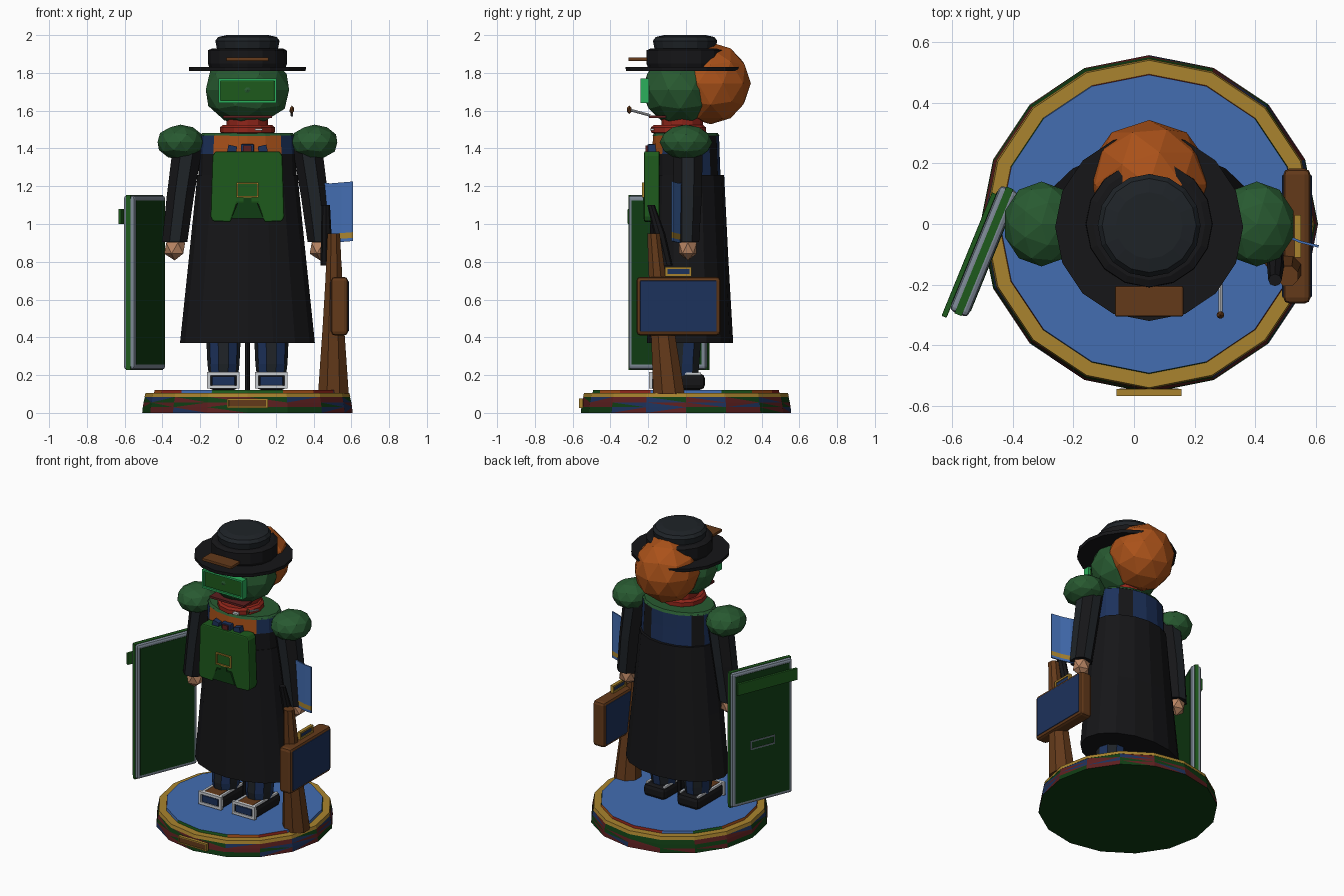
import bpy, bmesh, math, random
from mathutils import Vector, Matrix

if "Cube" in bpy.data.objects:
    bpy.data.objects.remove(bpy.data.objects["Cube"])
random.seed(4)
CX = 0.05  # figure axis


def mat(name, h):
    m = bpy.data.materials.new(name)
    lin = [(int(h[i:i + 2], 16) / 255) ** 2.2 for i in (0, 2, 4)]
    m.diffuse_color = (*lin, 1)
    m.use_nodes = True
    m.node_tree.nodes["Principled BSDF"].inputs["Base Color"].default_value = m.diffuse_color
    return m


BLACK, DARK = mat("black", "1c1c1e"), mat("charcoal", "24282c")
GREEN, MOSS = mat("green", "235a22"), mat("moss", "2c5a34")
DEEP, NEON = mat("deep_green", "173f1a"), mat("bright_green", "2fae5c")
NAVY, BLUE = mat("navy", "22355c"), mat("blue", "456db0")
ORANGE, RED = mat("orange", "a8521f"), mat("red", "8f2a20")
MAROON, GOLD = mat("maroon", "5c2424"), mat("gold", "a88332")
BROWN, GREY = mat("brown", "633c20"), mat("grey", "7c8794")
WHITE, SKIN = mat("white", "c9ccd0"), mat("skin", "b98564")


def finish(name, bm, mats, bevel=0):
    bmesh.ops.recalc_face_normals(bm, faces=bm.faces)
    me = bpy.data.meshes.new(name)
    bm.to_mesh(me)
    bm.free()
    for m in mats if isinstance(mats, list) else [mats]:
        me.materials.append(m)
    ob = bpy.data.objects.new(name, me)
    bpy.context.collection.objects.link(ob)
    if bevel:
        md = ob.modifiers.new("bevel", 'BEVEL')
        md.width, md.segments = bevel, 2
    return ob


def loft(name, rings, mats, n=16, phase=0.0, pick=None, split=False):
    """rings: (z, rx, ry, cx, cy); pick(level, side) gives a material index."""
    bm = bmesh.new()
    vs = []
    for z, rx, ry, cx, cy in rings:
        vs.append([bm.verts.new((cx + rx * math.cos(2 * math.pi * i / n + phase),
                                 cy + ry * math.sin(2 * math.pi * i / n + phase), z)) for i in range(n)])
    for k in range(len(vs) - 1):
        for i in range(n):
            j = (i + 1) % n
            f = bm.faces.new((vs[k][i], vs[k][j], vs[k + 1][j], vs[k + 1][i]))
            if pick:
                f.material_index = pick(k, i)
    bm.faces.new(vs[0][::-1])
    bm.faces.new(vs[-1])
    if split:  # triangular colour patches
        res = bmesh.ops.triangulate(bm, faces=[f for f in bm.faces if len(f.verts) == 4])
        for f in res["faces"]:
            f.material_index = random.choice((0, 0, 1, 1, 2))
    return finish(name, bm, mats)


def box(name, c, s, m, bevel=0, frame=Matrix()):
    bm = bmesh.new()
    bmesh.ops.create_cube(bm, size=1, matrix=frame @ Matrix.Translation(c) @ Matrix.Diagonal((*s, 1)))
    return finish(name, bm, m, bevel)


def ball(name, c, r, m, sub=2):
    bm = bmesh.new()
    bmesh.ops.create_icosphere(bm, subdivisions=sub, radius=1,
                               matrix=Matrix.Translation(c) @ Matrix.Diagonal((*r, 1)))
    return finish(name, bm, m)


def prism(name, pts, y0, y1, m, bevel=0):
    bm = bmesh.new()
    a, b = [[bm.verts.new((x, y, z)) for x, z in pts] for y in (y0, y1)]
    bm.faces.new(a)
    bm.faces.new(b[::-1])
    for i in range(len(a)):
        j = (i + 1) % len(a)
        bm.faces.new((a[i], b[i], b[j], a[j]))
    return finish(name, bm, m, bevel)


def border(name, c, w, h, t, d, m, axis='Y', frame=Matrix()):
    """Four bars round an opening in the plane facing the given axis."""
    for k, (u, v, su, sv) in enumerate(((0, (h - t) / 2, w, t), (0, -(h - t) / 2, w, t),
                                        ((w - t) / 2, 0, t, h - 2 * t), (-(w - t) / 2, 0, t, h - 2 * t))):
        o, s = ((u, 0, v), (su, d, sv)) if axis == 'Y' else ((0, u, v), (d, su, sv))
        box(f"{name}_bar_{k}", Vector(c) + Vector(o), s, m, 0, frame)


def rings(*rows, cx=CX, cy=0.0):
    return [(z, r, r, cx, cy) for z, r in rows]


# display base
loft("base_rim", rings((0, .557), (.03, .554), (.055, .55), (.085, .543)), [DEEP, MAROON, NAVY], split=True)
loft("base_gold_ring", rings((.083, .545), (.105, .54)), GOLD)
patch = [BLUE, RED, ORANGE, GREEN]
loft("base_top", rings((.10, .495), (.122, .492)), patch, pick=lambda k, i: (i * 3 + i // 4) % 4)
box("base_plaque", (CX, -.553, .052), (.20, .02, .04), BROWN, .004)
border("plaque_frame", (CX, -.556, .052), .215, .05, .008, .022, GOLD)
loft("stand_rod", rings((.11, .013), (.5, .013)), BLACK, n=8)

# legs and shoes
for s, side in ((-1, "left"), (1, "right")):
    x = CX + s * .127
    loft(f"{side}_leg", [(.18, .075, .085, x, -.02), (.26, .085, .095, x, -.02), (.6, .1, .1, x, 0)],
         [NAVY, DARK], n=10, pick=lambda k, i: i % 2)
    box(f"{side}_shoe", (x, -.045, .165), (.165, .29, .085), BLACK, .025)
    box(f"{side}_shoe_top", (x, -.09, .205), (.11, .17, .02), BROWN, .006)
    box(f"{side}_toe_patch", (x, -.19, .17), (.12, .012, .045), NAVY, .004)
    border(f"{side}_toe_trim", (x, -.187, .172), .172, .088, .018, .02, WHITE)
    for e in (-1, 1):
        box(f"{side}_shoe_stripe", (x + e * .065, -.05, .207), (.018, .26, .016), WHITE, .004)

# long coat, upper torso, collar
loft("coat", [(.37, .357, .228, CX, .022), (.8, .312, .21, CX, .015), (1.26, .265, .192, CX, .01)], BLACK)


def torso_colour(k, i):
    if i in (10, 11, 12, 13):
        return 2 if k else 1
    if i in (8, 9, 14, 15):
        return 0 if k else 1
    return 1 if i in (2, 6) else 0


loft("torso", [(1.2, .262, .18, CX, .005), (1.37, .255, .178, CX, 0), (1.47, .25, .175, CX, 0)],
     [NAVY, BLACK, ORANGE], pick=torso_colour)
loft("shoulder_yoke", [(1.465, .253, .178, CX, 0), (1.482, .24, .168, CX, 0)], MOSS)
loft("neck", rings((1.46, .11), (1.58, .11), cy=-.02), RED, n=12)
loft("scarf", rings((1.475, .125), (1.485, .145), (1.512, .145), (1.525, .13), cy=-.04), RED, n=12)
box("scarf_pin", (CX + .06, -.18, 1.5), (.04, .02, .012), WHITE)
for s in (-1, 1):
    prism("lapel_strip", [(CX + s * a, z) for a, z in ((.06, 1.37), (.11, 1.37), (.10, 1.42), (.055, 1.41))],
          -.20, -.16, NAVY)
box("chest_buckle", (CX, -.185, 1.4), (.07, .04, .045), NAVY, .006)
box("chest_badge", (CX, -.205, 1.4), (.045, .02, .03), MAROON)

# chest pouch with notch
half = [(.09, 1.01), (.185, 1.015), (.195, 1.04), (.185, 1.36), (.17, 1.385)]
prism("chest_pouch", [(CX + .055, 1.11), *[(CX + x, z) for x, z in half],
                      *[(CX - x, z) for x, z in half[::-1]], (CX - .055, 1.11)][::-1], -.222, -.14, GREEN, .008)
prism("pouch_notch", [(CX + x, z) for x, z in ((-.085, 1.03), (.085, 1.03), (.052, 1.11), (.022, 1.11),
                                               (.022, 1.14), (-.022, 1.14), (-.022, 1.11), (-.052, 1.11))],
      -.227, -.16, DEEP)
border("pouch_clasp", (CX, -.225, 1.18), .115, .08, .008, .014, GOLD)

# arms
for s, side in ((-1, "left"), (1, "right")):
    loft(f"{side}_sleeve", [(.905, .072, .07, CX + s * .385, .005), (1.15, .078, .08, CX + s * .355, .01),
                            (1.42, .085, .085, CX + s * .315, .01)], [BLACK, DARK], n=8, phase=math.pi / 8,
         pick=lambda k, i: i % 2)
    ball(f"{side}_hand", (CX + s * .385, .01, .872), (.062, .055, .065), SKIN, 1)
    ball(f"{side}_shoulder", (CX + s * .355, 0, 1.433), (.127, .14, .093), MOSS)

# head, visor, hair
ball("head", (CX, -.03, 1.71), (.232, .205, .19), MOSS)
ball("hair", (CX, .13, 1.745), (.21, .213, .217), ORANGE)
box("mouth_strip", (CX, -.15, 1.568), (.26, .09, .014), MAROON)
box("visor", (CX, -.215, 1.705), (.29, .03, .115), GREEN, .01)
border("visor_frame", (CX, -.218, 1.705), .308, .128, .012, .045, NEON)
bm = bmesh.new()
a, b = Vector((.285, -.19, 1.575)), Vector((.285, -.30, 1.605))
bmesh.ops.create_cone(bm, cap_ends=True, segments=8, radius1=.007, radius2=.007, depth=(b - a).length,
                      matrix=Matrix.Translation((a + b) / 2) @ (b - a).to_track_quat('Z', 'Y').to_matrix().to_4x4())
finish("mouth_stick", bm, WHITE)
ball("stick_tip", b, (.014, .014, .022), BROWN, 1)

# hat
loft("hat_brim", rings((1.81, .308), (1.832, .31), cy=-.01), BLACK)
loft("hat_band", rings((1.825, .2), (1.85, .21), (1.92, .208), (1.93, .185)), BLACK)
loft("hat_crown", rings((1.92, .16), (1.97, .17), (1.99, .155), (2.0, .11), cy=-.005), DARK)
box("hat_plate", (CX, -.255, 1.872), (.225, .10, .02), BROWN, .005)

# slanted board on the left with rims, handle strip and label outline
F = Matrix.Translation((-.495, -.09, .69)) @ Matrix.Rotation(-math.atan2(.18, .44), 4, 'Z')
box("board_rim", (0, 0, 0), (.065, .446, .92), GREY, .015, F)
box("board_core", (0, 0, 0), (.025, .452, .926), GREEN, 0, F)
box("board_faces", (0, 0, 0), (.07, .40, .87), DEEP, 0, F)
box("board_strip", (-.04, -.03, .35), (.018, .44, .08), GREEN, .003, F)
border("board_label", (-.036, 0, -.06), .18, .06, .007, .008, GREY, 'X', F)

# tapered wooden stock and dark barrel on the right
loft("wooden_stock", [(.1, .088, .09, .505, -.09), (.45, .062, .066, .505, -.125), (.7, .048, .05, .507, -.15),
                      (.95, .036, .036, .507, -.172)], BROWN, n=8, phase=math.pi / 8)
loft("dark_barrel", [(.78, .028, .03, .465, -.10), (.95, .028, .03, .467, -.14), (1.1, .022, .02, .465, -.185)],
     BLACK, n=8)

# briefcase
box("case_frame", (.5375, -.04, .565), (.09, .445, .31), BROWN, .02)
box("case_panels", (.5375, -.04, .565), (.098, .405, .27), NAVY, .004)
border("case_handle", (.54, -.04, .748), .14, .05, .012, .022, GOLD, 'X')
box("case_handle_grip", (.54, -.04, .748), (.012, .12, .03), NAVY)

# hanging flag with gold stripe
bm = bmesh.new()
zs = (.905, .922, .952, 1.22)
cols = [(.44, -.02, 0), (.49, -.03, -.005), (.55, -.055, 0), (.61, -.07, .005)]
g = [[bm.verts.new((x, y, z + dz)) for x, y, dz in cols] for z in zs]
for k in range(3):
    for i in range(3):
        f = bm.faces.new((g[k][i], g[k][i + 1], g[k + 1][i + 1], g[k + 1][i]))
        f.material_index = int(k == 1)
flag = finish("flag", bm, [BLUE, GOLD])
flag.modifiers.new("thickness", 'SOLIDIFY').thickness = .008
